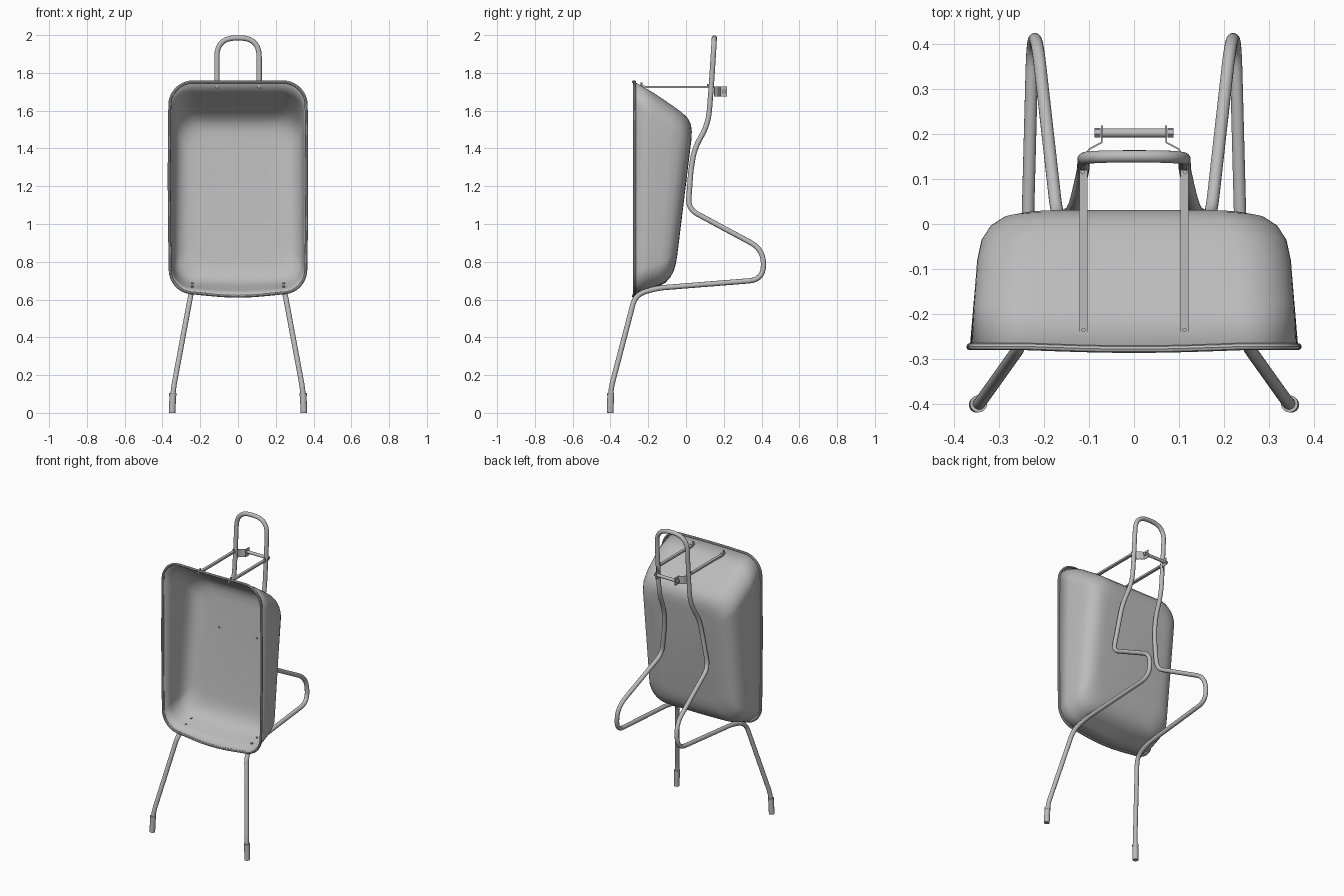
import bpy, bmesh
from math import cos, sin, pi
from mathutils import Vector

cube = bpy.data.objects.get("Cube")
if cube:
    bpy.data.objects.remove(cube)

metal = bpy.data.materials.new("grey metal")
metal.use_nodes = True
GREY = (0.5, 0.5, 0.5, 1)
metal.diffuse_color = GREY
metal.node_tree.nodes["Principled BSDF"].inputs["Base Color"].default_value = GREY


def finish(name, bm, smooth=True):
    bmesh.ops.recalc_face_normals(bm, faces=bm.faces)
    mesh = bpy.data.meshes.new(name)
    bm.to_mesh(mesh)
    bm.free()
    ob = bpy.data.objects.new(name, mesh)
    bpy.context.collection.objects.link(ob)
    mesh.materials.append(metal)
    if smooth:
        bpy.ops.object.select_all(action='DESELECT')
        bpy.context.view_layer.objects.active = ob
        ob.select_set(True)
        bpy.ops.object.shade_smooth_by_angle(angle=0.7)
    return ob


def fillet(points, radius, steps=7):
    """Round every inner corner of a polyline."""
    pts = [Vector(p) for p in points]
    out = [pts[0]]
    for a, b, c in zip(pts, pts[1:], pts[2:]):
        r = min(radius, (a - b).length * 0.48, (c - b).length * 0.48)
        p, q = b + (a - b).normalized() * r, b + (c - b).normalized() * r
        for i in range(steps + 1):
            t = i / steps
            out.append(p * (1 - t) ** 2 + b * 2 * t * (1 - t) + q * t * t)
    return out + [pts[-1]]


def tube(name, pts, radius, closed=False, sides=16):
    """Sweep a round section along a path."""
    bm = bmesh.new()
    pts = [Vector(p) for p in pts]
    n, rings, normal = len(pts), [], None
    for i, p in enumerate(pts):
        before = pts[i - 1] if closed or i else p
        after = pts[(i + 1) % n] if closed or i < n - 1 else p
        d = (after - before).normalized()
        normal = (normal - d * normal.dot(d)).normalized() if normal else d.orthogonal().normalized()
        side = d.cross(normal)
        rings.append([bm.verts.new(p + radius * (normal * cos(2 * pi * k / sides) + side * sin(2 * pi * k / sides)))
                      for k in range(sides)])
    bridge(bm, rings, closed)
    if not closed:
        bm.faces.new(rings[0])
        bm.faces.new(rings[-1])
    return finish(name, bm)


def bridge(bm, rings, closed=False):
    pairs = list(zip(rings, rings[1:])) + ([(rings[-1], rings[0])] if closed else [])
    for a, b in pairs:
        for k in range(len(a)):
            j = (k + 1) % len(a)
            bm.faces.new((a[k], a[j], b[j], b[k]))


def box(name, centre, size):
    bm = bmesh.new()
    bmesh.ops.create_cube(bm, size=1)
    for v in bm.verts:
        v.co = Vector(c + s * x for c, s, x in zip(centre, size, v.co))
    return finish(name, bm, False)


def bolt(name, centre, axis, radius=0.007, length=0.012):
    half = Vector(axis).normalized() * length / 2
    return tube(name, [Vector(centre) - half, Vector(centre) + half], radius, sides=6)


# Tray: rounded rectangles lofted from the open rim to the sloping floor
RIM_Y = -0.272


def floor_y(z):
    return -0.06 + 0.122 * (z - 0.72)


def tray_ring(t, half, low, high, r):
    corners = [(half - r, high - r), (r - half, high - r), (r - half, low + r), (half - r, low + r)]
    flat = []
    for q, (cx, cz) in enumerate(corners):
        arc = [(cx + r * cos(a), cz + r * sin(a)) for a in [(q + i / 10) * pi / 2 for i in range(11)]]
        if flat:
            flat += straight(flat[-1], arc[0])
        flat += arc
    flat += straight(flat[-1], flat[0])
    ring = []
    for x, z in flat:
        sag = (1 - t) * max(0, cos(x / half * pi / 1.3))
        if z < 0.9:
            z -= 0.017 * sag
        x *= 1 + 0.02 * (1 - t) * sin((z - 0.65) * 2.6)
        y = RIM_Y + t * (floor_y(z) - RIM_Y) - 0.006 * sag * (1 - t)
        ring.append(Vector((x, y, z)))
    return ring


def straight(a, b, n=8):
    return [(a[0] + (b[0] - a[0]) * i / n, a[1] + (b[1] - a[1]) * i / n) for i in range(1, n)]


sections = [(0, .357, .635, 1.752, .12), (.3, .352, .655, 1.695, .12), (.62, .346, .676, 1.627, .12),
            (.78, .337, .692, 1.592, .12), (.89, .318, .718, 1.562, .12), (.96, .29, .752, 1.527, .11),
            (.99, .26, .79, 1.49, .1), (1, .225, .83, 1.445, .08)]
profile = [tray_ring(*s) for s in sections]
bm = bmesh.new()
loft = [[bm.verts.new(p) for p in ring] for ring in profile]
bridge(bm, loft)
bm.faces.new(loft[-1])
tray = finish("tray", bm)
shell = tray.modifiers.new("sheet", 'SOLIDIFY')
shell.thickness = 0.006
shell.offset = -1
tube("tray_rolled_rim", profile[0], 0.008, closed=True, sides=8)

# Frame: one bent tube from grip to grip, mirrored about x = 0
half_path = [(.347, -.4, .05), (.342, -.397, .13), (.25, -.268, .625), (.24, -.16, .66), (.225, .41, .705),
             (.215, .41, .865), (.17, .01, 1.08), (.152, .02, 1.2), (.14, .025, 1.28), (.13, .045, 1.4),
             (.113, .118, 1.53), (.112, .135, 1.74), (.112, .15, 1.985)]
mirrored = [(-x, y, z) for x, y, z in reversed(half_path)]
tube("frame_tube", fillet(half_path + mirrored, 0.1), 0.0138)

for side, s in (("left", 1), ("right", -1)):
    # Hand grips at the lower ends
    tube(side + "_grip", [(s * .349, -.401, 0), (s * .345, -.399, .1)], .0175)
    tube(side + "_grip_collar", [(s * .3455, -.399, .09), (s * .345, -.399, .105)], .019)

    # Braces from the tray to the frame
    box(side + "_brace", (s * .112, -.068, 1.725), (.018, .375, .012))
    box(side + "_brace_tab", (s * .112, -.238, 1.73), (.02, .04, .008))
    bolt(side + "_brace_front_bolt", (s * .112, -.235, 1.734), (0, 0, 1), .005, .03)
    bolt(side + "_brace_back_bolt", (s * .114, .115, 1.732), (0, 0, 1), .005, .02)

    # Axle brackets behind the frame, bent inward then back
    bends = [(.112, .15), (.1, .168), (.073, .182), (.073, .218)]
    bm = bmesh.new()
    strip = [[bm.verts.new((s * x, y, z)) for z in (1.675, 1.727)] for x, y in bends]
    for a, b in zip(strip, strip[1:]):
        bm.faces.new((a[0], b[0], b[1], a[1]))
    bracket = finish(side + "_axle_bracket", bm, False)
    bracket.modifiers.new("plate", 'SOLIDIFY').thickness = 0.004
    bolt(side + "_axle_nut", (s * .081, .202, 1.702), (1, 0, 0), .011, .014)

    # Fixing bolts through the tray
    bolt(side + "_floor_bolt", (s * .14, floor_y(1.26) - .006, 1.26), (0, 1, 0))
    for z, y in ((.662, -.2), (.68, -.145)):
        bolt(side + "_lip_bolt", (s * .242, y, z + .004), (0, -.3, 1))

# Axle between the brackets
tube("axle", [(-.07, .202, 1.702), (.07, .202, 1.702)], .01)
